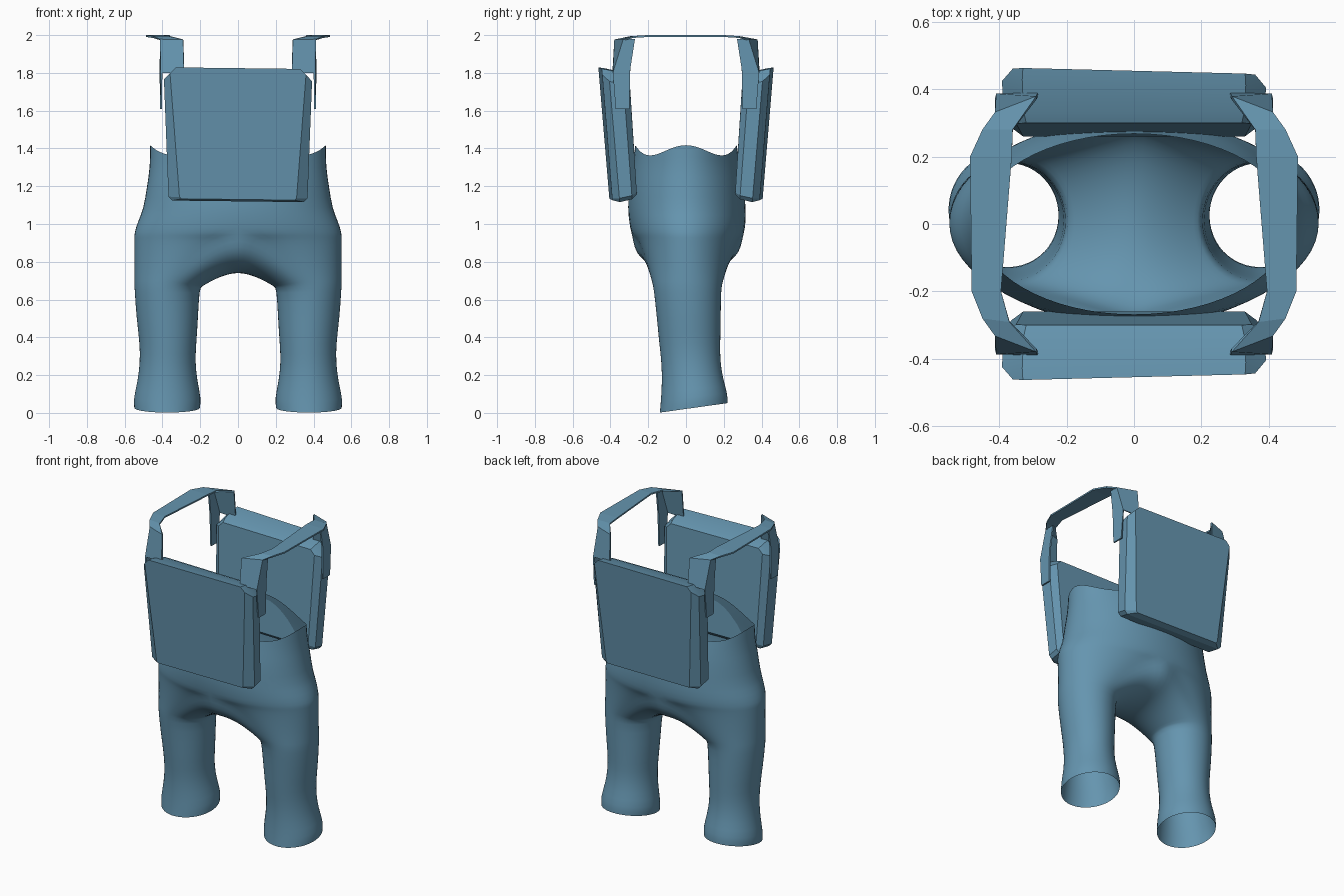
import bpy, bmesh, math

if "Cube" in bpy.data.objects:
    bpy.data.objects.remove(bpy.data.objects["Cube"])

blue = bpy.data.materials.new("dusty blue")
blue.diffuse_color = (0.13, 0.30, 0.43, 1)
blue.use_nodes = True
blue.node_tree.nodes["Principled BSDF"].inputs["Base Color"].default_value = blue.diffuse_color


def make_object(name, verts, faces, angle=None):
    mesh = bpy.data.meshes.new(name)
    mesh.from_pydata(verts, [], faces)
    bm = bmesh.new()
    bm.from_mesh(mesh)
    bmesh.ops.recalc_face_normals(bm, faces=bm.faces)
    bm.to_mesh(mesh)
    bm.free()
    mesh.materials.append(blue)
    ob = bpy.data.objects.new(name, mesh)
    bpy.context.collection.objects.link(ob)
    if angle:
        bpy.ops.object.select_all(action='DESELECT')
        ob.select_set(True)
        bpy.context.view_layer.objects.active = ob
        bpy.ops.object.shade_smooth_by_angle(angle=math.radians(angle))
    return ob


# Trousers: half of the waist shell, splitting at the crotch into one open leg
N, M = 16, 12
outer_t = [-math.pi / 2 + math.pi * i / N for i in range(N + 1)]
inner_t = [math.pi / 2 + math.pi * j / M for j in range(1, M)]
verts, faces = [], []

# waist rings: height, half width, front depth, back depth
waist = [(1.39, .468, .27, .27), (1.30, .468, .285, .29), (1.20, .485, .305, .31),
         (1.08, .502, .31, .318), (1.01, .535, .302, .318), (.95, .552, .292, .31)]
for k, (z, a, f, b) in enumerate(waist):
    for t in outer_t:
        wave = .03 * math.cos(4 * t) if k == 0 else 0
        s = math.sin(t)
        verts.append((max(0, a * math.cos(t)), s * (b if s > 0 else f), z + wave))
    if k:
        o = (k - 1) * (N + 1)
        for i in range(N):
            faces.append((o + i, o + i + 1, o + N + 2 + i, o + N + 1 + i))

# crotch seam closes the last waist ring
split = list(range(len(verts) - N - 1, len(verts)))
for t in inner_t:
    s, c = math.sin(t), abs(math.cos(t))
    split.append(len(verts))
    verts.append((0, s * (.31 if s > 0 else .292), .95 - .21 * c ** .8))


def leg_ring(z, x0, x1, y0, y1, tilt=0):
    ring = []
    for t in outer_t + inner_t:
        y = (y0 + y1) / 2 + (y1 - y0) / 2 * math.sin(t)
        ring.append(((x0 + x1) / 2 + (x1 - x0) / 2 * math.cos(t), y, z + tilt * y))
    return ring


top = leg_ring(.66, .203, .549, -.172, .187)
rings = []
for s in (.2, .4, .6, .8, .93):
    ring = []
    for idx, p in zip(split, top):
        q = verts[idx]
        ring.append((q[0] + (p[0] - q[0]) * s, q[1] + (p[1] - q[1]) * s,
                     q[2] + (p[2] - q[2]) * s ** 1.7))
    rings.append(ring)
rings += [top, leg_ring(.50, .21, .538, -.155, .185), leg_ring(.36, .22, .52, -.142, .182),
          leg_ring(.27, .225, .52, -.13, .182, .05), leg_ring(.17, .215, .53, -.128, .195, .09),
          leg_ring(.07, .193, .555, -.135, .222, .13), leg_ring(.021, .2, .55, -.14, .222, .14)]
prev, total = split, N + M
for ring in rings:
    cur = list(range(len(verts), len(verts) + total))
    verts += ring
    for i in range(total):
        j = (i + 1) % total
        faces.append((prev[i], prev[j], cur[j], cur[i]))
    prev = cur
trousers = make_object("trousers", verts, faces, 80)
mirror = trousers.modifiers.new("mirror", 'MIRROR')
mirror.use_clip = True
mirror.merge_threshold = .002
trousers.modifiers.new("soften", 'SUBSURF').levels = 1


# Padded chest and back panels: chamfered tapering rings stacked in depth
def panel(name, side):
    # half width top, half width bottom, z low, z high, depth top, depth bottom, chamfer
    layers = [(.35, .33, 1.16, 1.785, .30, .26, .03), (.388, .365, 1.135, 1.80, .335, .285, .06),
              (.392, .368, 1.12, 1.82, .42, .36, .06), (.36, .31, 1.13, 1.825, .455, .398, .03)]
    vs, fs = [], []
    for wt, wb, z0, z1, dt, db, c in layers:
        outline = [(-wb + c / 3, z0), (wb - c / 3, z0), (wb, z0 + c / 3), (wt, z1 - c),
                   (wt - c, z1), (-wt + c, z1), (-wt, z1 - c), (-wb, z0 + c / 3)]
        for x, z in outline:
            k = (z - z0) / (z1 - z0)
            depth = db + (dt - db) * k - .025 * x * (dt > .4)
            vs.append((x, side * depth, z - .012 * x))
    for r in range(3):
        for i in range(8):
            j = (i + 1) % 8
            fs.append((r * 8 + i, r * 8 + j, r * 8 + 8 + j, r * 8 + 8 + i))
    fs += [tuple(range(8)), tuple(range(24, 32))]
    make_object(name, vs, fs, 20)


panel("front_panel", -1)
panel("back_panel", 1)


# Shoulder straps: flat strip over the top with angled tabs down onto the panels
def strap(name, sx):
    rows = [(-.375, .29, -.33, .41, 1.975), (-.29, .37, -.28, .45, 1.99), (-.2, .395, -.2, .482, 1.995),
            (.2, .363, .2, .487, 1.995), (.28, .36, .28, .45, 1.99), (.375, .29, .33, .41, 1.975)]
    vs, fs = [], []
    for yi, xi, yo, xo, z in rows:
        vs += [(sx * xi, yi, z), (sx * xo, yo, z)]
    for r in range(5):
        fs.append((2 * r, 2 * r + 1, 2 * r + 3, 2 * r + 2))
    for s, base in ((-1, 0), (1, 10)):
        o = len(vs)
        vs += [(sx * .285, s * .385, 1.80), (sx * .405, s * .385, 1.80),
               (sx * .405, s * .27, 1.98), (sx * .41, s * .295, 1.82),
               (sx * .408, s * .30, 1.61), (sx * .408, s * .372, 1.61)]
        fs += [(base, base + 1, o + 1, o), (base + 1, o + 2, o + 3, o + 1),
               (o + 1, o + 3, o + 4, o + 5)]
    ob = make_object(name, vs, fs)
    solid = ob.modifiers.new("thickness", 'SOLIDIFY')
    solid.thickness = .01
    solid.offset = 0


strap("left_strap", -1)
strap("right_strap", 1)
